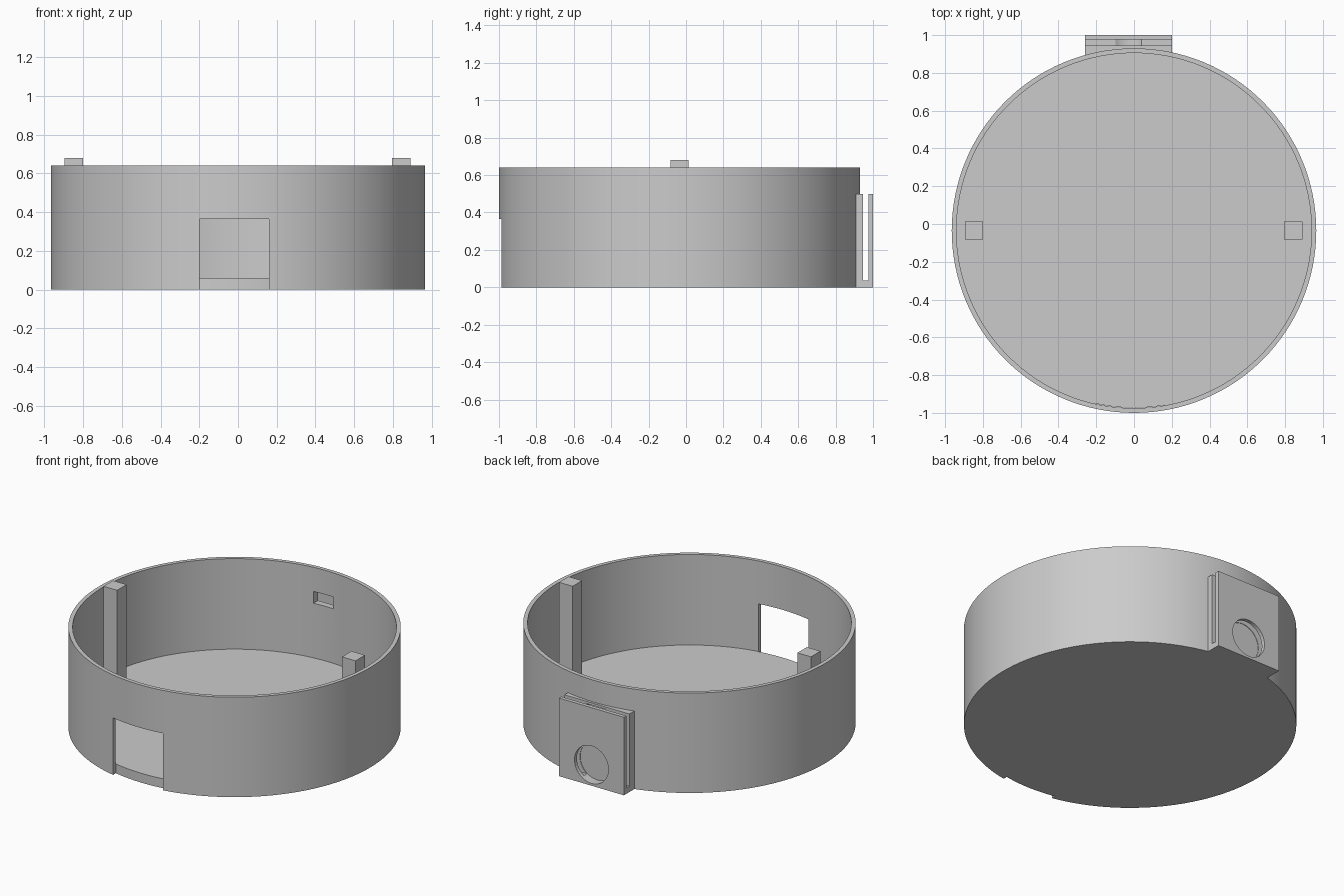
import bpy
import math

if "Cube" in bpy.data.objects:
    bpy.data.objects.remove(bpy.data.objects["Cube"], do_unlink=True)

CY = -0.035            # centre of the round body in y
OUTER, INNER = 0.965, 0.94
HEIGHT, FLOOR = 0.64, 0.06

grey = bpy.data.materials.new("plain_grey")
grey.use_nodes = True
grey.diffuse_color = (0.6, 0.6, 0.6, 1)
grey.node_tree.nodes["Principled BSDF"].inputs["Base Color"].default_value = (0.6, 0.6, 0.6, 1)


def box(name, x, y, z):
    """Box from its (low, high) range on each axis."""
    spans = (x, y, z)
    bpy.ops.mesh.primitive_cube_add(size=1, location=[(a + b) / 2 for a, b in spans])
    ob = bpy.context.object
    ob.name = name
    ob.scale = [b - a for a, b in spans]
    bpy.ops.object.transform_apply(location=True, rotation=True, scale=True)
    ob.data.materials.append(grey)
    return ob


def drum(name, radius, low, high):
    """Upright cylinder around the body axis."""
    bpy.ops.mesh.primitive_cylinder_add(
        vertices=128, radius=radius, depth=high - low, location=(0, CY, (low + high) / 2))
    ob = bpy.context.object
    ob.name = name
    bpy.ops.object.transform_apply(location=True, rotation=True, scale=True)
    ob.data.materials.append(grey)
    return ob


def cut(target, cutter):
    """Subtract the cutter and discard it."""
    mod = target.modifiers.new("cut", 'BOOLEAN')
    mod.operation = 'DIFFERENCE'
    mod.solver = 'EXACT'
    mod.object = cutter
    bpy.context.view_layer.objects.active = target
    bpy.ops.object.modifier_apply(modifier=mod.name)
    bpy.data.objects.remove(cutter, do_unlink=True)


def smooth(ob):
    bpy.ops.object.select_all(action='DESELECT')
    ob.select_set(True)
    bpy.context.view_layer.objects.active = ob
    bpy.ops.object.shade_smooth_by_angle(angle=math.radians(30))


# Round open tray with a solid floor
tray = drum("round_tray", OUTER, 0, HEIGHT)
cut(tray, drum("cavity", INNER, FLOOR, 1))

# Front opening: through the wall above, a shallow notch beside the floor
opening = (-0.2, 0.16)
cut(tray, box("opening_cutter", opening, (-1.2, -0.8), (0.08, 0.365)))
notch = box("notch_cutter", opening, (-1.2, -0.8), (-0.1, 0.1))
cut(notch, drum("floor_keep", INNER - 0.002, -0.3, 0.3))
cut(tray, notch)

# Small cable window through the back wall
window = ((-0.095, 0.045), (0.8, 0.955), (0.41, 0.485))
cut(tray, box("window_cutter", *window))
smooth(tray)

# Back bracket: two plates with a slot open at the top and sides
bracket = box("back_bracket", (-0.26, 0.2), (0.8, 1.0), (0, 0.5))
cut(bracket, drum("wall_clearance", OUTER - 0.002, -0.2, 1))
cut(bracket, box("slot_cutter", (-0.5, 0.5), (0.945, 0.976), (0.037, 0.8)))
cut(bracket, box("window_cutter", *window))

# Round hole through the outer plate and the slot bottom
bpy.ops.mesh.primitive_cylinder_add(
    vertices=64, radius=0.12, depth=0.26, location=(-0.03, 1.072, 0.135),
    rotation=(math.pi / 2, 0, 0))
cut(bracket, bpy.context.object)
smooth(bracket)

# Pair of square posts standing on the floor
for side, name in ((-1, "right_post"), (1, "left_post")):
    cx = side * 0.845 - 0.002
    box(name, (cx - 0.048, cx + 0.048), (CY - 0.048, CY + 0.048), (FLOOR - 0.01, 0.68))
